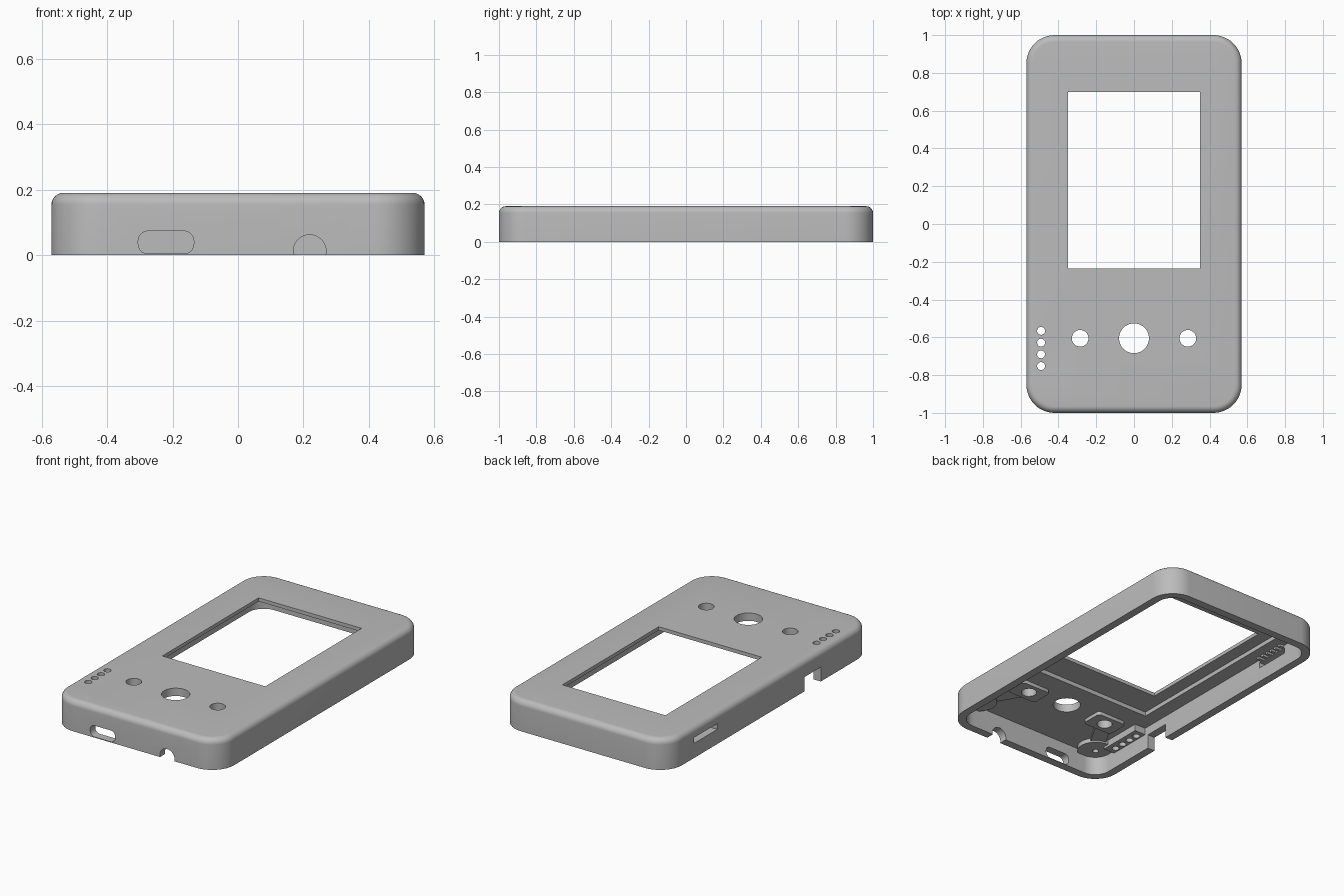
import bpy, bmesh, math
from mathutils import Vector, Matrix

if "Cube" in bpy.data.objects:
    bpy.data.objects.remove(bpy.data.objects["Cube"], do_unlink=True)

grey = bpy.data.materials.new("plain grey")
grey.use_nodes = True
colour = (0.5, 0.5, 0.5, 1)
grey.diffuse_color = colour
grey.node_tree.nodes["Principled BSDF"].inputs["Base Color"].default_value = colour


def rounded_rect(w, h, r, n=12):
    """Outline of a rounded rectangle, counter-clockwise."""
    pts = []
    for k, (sx, sy) in enumerate([(1, 1), (-1, 1), (-1, -1), (1, -1)]):
        for i in range(n + 1):
            a = math.pi / 2 * (k + i / n)
            pts.append((sx * (w / 2 - r) + r * math.cos(a),
                        sy * (h / 2 - r) + r * math.sin(a)))
    return pts


def circle(r, n=40):
    return [(r * math.cos(i * math.tau / n), r * math.sin(i * math.tau / n)) for i in range(n)]


def loft(name, rings):
    """Solid through a stack of (outline, z) rings."""
    bm = bmesh.new()
    loops = [[bm.verts.new((x, y, z)) for x, y in pts] for pts, z in rings]
    for a, b in zip(loops, loops[1:]):
        for i in range(len(a)):
            j = (i + 1) % len(a)
            bm.faces.new((a[i], a[j], b[j], b[i]))
    bm.faces.new(loops[0][::-1])
    bm.faces.new(loops[-1])
    bmesh.ops.recalc_face_normals(bm, faces=bm.faces)
    mesh = bpy.data.meshes.new(name)
    bm.to_mesh(mesh)
    bm.free()
    mesh.materials.append(grey)
    obj = bpy.data.objects.new(name, mesh)
    bpy.context.collection.objects.link(obj)
    return obj


def prism(pts, z0, z1, at=(0, 0), turn=0):
    obj = loft("tool", [(pts, z0), (pts, z1)])
    obj.data.transform(Matrix.Translation((at[0], at[1], 0)) @ Matrix.Rotation(turn, 4, "Z"))
    return obj


def box(x0, x1, y0, y1, z0, z1):
    return prism([(x0, y0), (x1, y0), (x1, y1), (x0, y1)], z0, z1)


def combine(tool, operation):
    """Apply a boolean to the case and drop the tool."""
    tool.hide_render = True
    mod = case.modifiers.new("cut", "BOOLEAN")
    mod.operation, mod.solver, mod.object = operation, "EXACT", tool
    bpy.context.view_layer.objects.active = case
    bpy.ops.object.modifier_apply(modifier=mod.name)
    bpy.data.objects.remove(tool, do_unlink=True)


def cut(tool):
    combine(tool, "DIFFERENCE")


def add(tool):
    combine(tool, "UNION")


# Outer body with rounded upper edge
W, L, H, R, F = 1.14, 2.0, 0.19, 0.15, 0.036
rings = [(rounded_rect(W, L, R), 0)]
for i in range(9):
    a = math.pi / 2 * i / 8
    d = F * (1 - math.cos(a))
    rings.append((rounded_rect(W - 2 * d, L - 2 * d, R - d), H - F + F * math.sin(a)))
case = loft("case_cover", rings)

# Hollow underside and shallow screen seat
cut(prism(rounded_rect(1.04, 1.9, 0.1), -0.1, 0.142))
cut(box(-0.43, 0.43, -0.41, 0.83, 0.1, 0.168))

# Corner bosses, button pads and arms under the roof
for side in (-1, 1):
    boss = Vector((side * 0.44, -0.87))
    pad = Vector((side * 0.285, -0.605))
    arm = pad - boss
    add(prism(circle(0.105), 0.115, 0.16, boss))
    add(prism(rounded_rect(0.2, 0.14, 0.02, 3), 0.12, 0.16, pad))
    add(prism(rounded_rect(arm.length, 0.09, 0.01, 2), 0.125, 0.165,
              (boss + pad) / 2, math.atan2(arm.y, arm.x)))
    cut(prism(circle(0.018, 16), 0.05, 0.15, boss))

# Block around the indicator holes, and comb ledge by the card slot
add(box(-0.53, -0.445, -0.8, -0.52, 0.1, 0.16))
for i in range(6):
    y = 0.52 + i * 0.038
    add(box(-0.53, -0.49, y, y + 0.02, 0.128, 0.15))

# Screen window and button holes
cut(box(-0.35, 0.35, -0.235, 0.7, 0.05, 0.3))
for x, r in ((-0.285, 0.044), (0, 0.079), (0.285, 0.044)):
    cut(prism(circle(r), 0.05, 0.3, (x, -0.605)))
for i in range(4):
    cut(prism(circle(0.021, 20), 0.05, 0.3, (-0.492, -0.566 - i * 0.062)))


def front_opening(pts, x, z):
    """Cut an outline through the front wall."""
    tool = prism(pts, -0.1, 0.1)
    tool.data.transform(Matrix.Translation((x, -1, z)) @ Matrix.Rotation(math.pi / 2, 4, "X"))
    cut(tool)


# Front wall: connector port and cable notch
front_opening(rounded_rect(0.17, 0.069, 0.03, 5), -0.22, 0.039)
front_opening(circle(0.05), 0.219, 0.012)

# Right side wall: switch notch and card slot
cut(box(-0.7, -0.5, -0.495, -0.337, -0.1, 0.088))
cut(box(-0.7, -0.5, 0.51, 0.735, 0.09, 0.125))

# Smooth curves, sharp edges
bpy.ops.object.select_all(action="DESELECT")
case.select_set(True)
bpy.context.view_layer.objects.active = case
bpy.ops.object.shade_smooth_by_angle(angle=math.radians(30))
